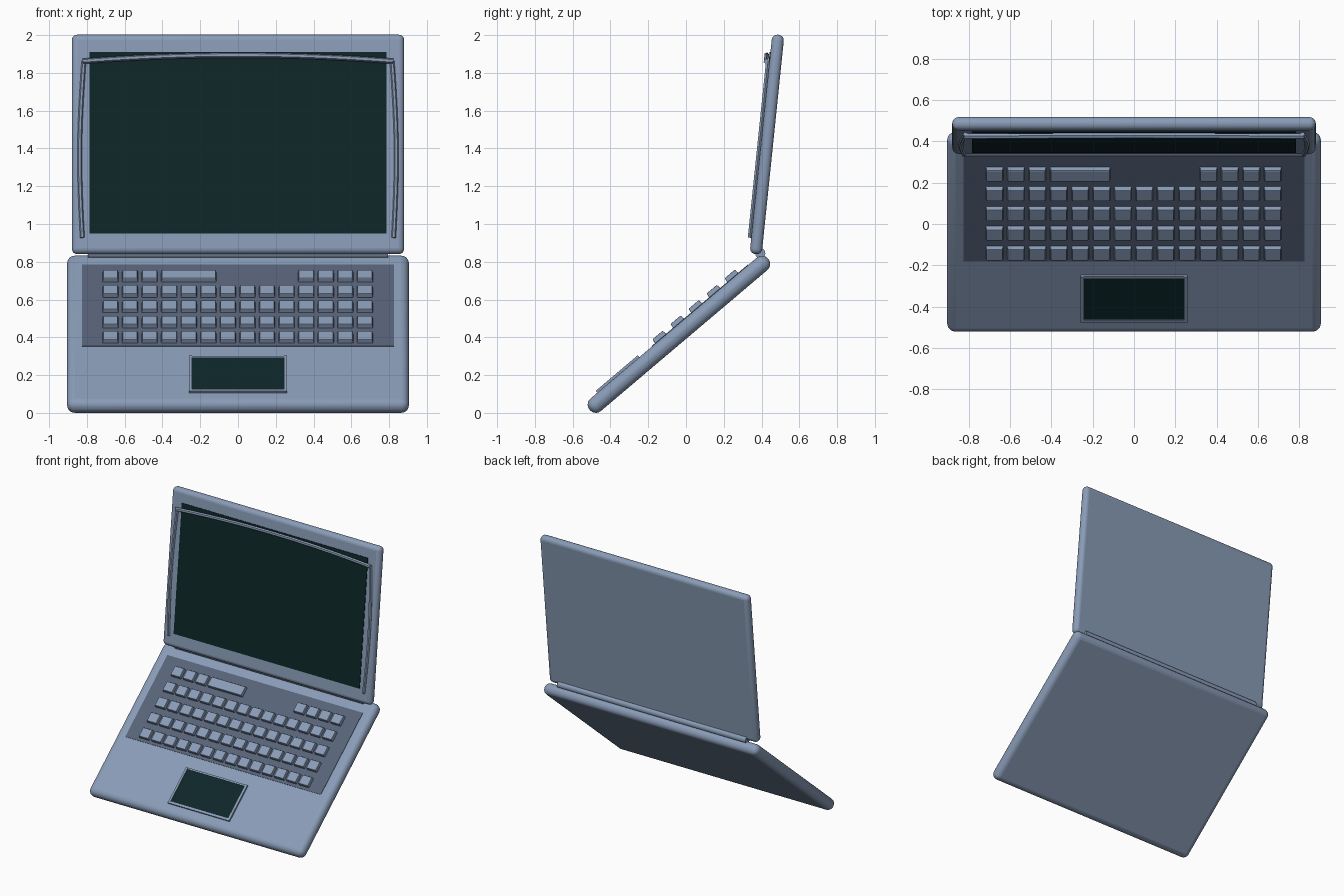
import bpy, bmesh, math
from mathutils import Matrix, Vector

if "Cube" in bpy.data.objects:
    bpy.data.objects.remove(bpy.data.objects["Cube"])


def material(name, rgb):
    m = bpy.data.materials.new(name)
    m.diffuse_color = (*rgb, 1)
    m.use_nodes = True
    m.node_tree.nodes["Principled BSDF"].inputs["Base Color"].default_value = m.diffuse_color
    return m


BODY = material("blue grey shell", (0.25, 0.33, 0.47))
PANEL = material("dark grey panel", (0.095, 0.125, 0.19))
GLASS = material("dark green glass", (0.004, 0.019, 0.021))

# Local frames: x across, y along the slab, z out of its inner face
BASE = Matrix.Translation((0, -0.477, 0.044)) @ Matrix.Rotation(math.radians(40.25), 4, 'X')
LID = Matrix.Translation((0, 0.372, 0.872)) @ Matrix.Rotation(math.radians(84.1), 4, 'X')
BASE_LEN, BASE_R = 1.152, 0.043
LID_LEN, LID_R = 1.104, 0.032


def finish(name, bm, frame, mat, bevel=0, segments=1):
    bmesh.ops.recalc_face_normals(bm, faces=bm.faces[:])
    me = bpy.data.meshes.new(name)
    bm.to_mesh(me)
    bm.free()
    me.materials.append(mat)
    ob = bpy.data.objects.new(name, me)
    bpy.context.collection.objects.link(ob)
    ob.matrix_world = frame
    if bevel:
        mod = ob.modifiers.new("rounding", 'BEVEL')
        mod.width, mod.segments = bevel, segments
    return ob


def add_box(bm, lo, hi, taper=0):
    lo, hi = Vector(lo), Vector(hi)
    mid, size = (lo + hi) / 2, hi - lo
    verts = bmesh.ops.create_cube(bm, size=1)['verts']
    for v in verts:
        top = v.co.z > 0
        v.co = mid + v.co * size
        if top:
            v.co.x -= math.copysign(taper, v.co.x - mid.x)
            v.co.y -= math.copysign(taper, v.co.y - mid.y)


def box(name, lo, hi, frame, mat, bevel=0, segments=1):
    bm = bmesh.new()
    add_box(bm, lo, hi)
    return finish(name, bm, frame, mat, bevel, segments)


def select_only(ob):
    bpy.ops.object.select_all(action='DESELECT')
    ob.select_set(True)
    bpy.context.view_layer.objects.active = ob


def smooth(ob):
    select_only(ob)
    bpy.ops.object.shade_smooth_by_angle(angle=math.radians(40))


def rod(name, points, radius, frame):
    cu = bpy.data.curves.new(name, 'CURVE')
    cu.dimensions = '3D'
    cu.bevel_depth, cu.bevel_resolution, cu.use_fill_caps = radius, 1, True
    sp = cu.splines.new('POLY')
    sp.points.add(len(points) - 1)
    for p, co in zip(sp.points, points):
        p.co = (*co, 1)
    cu.materials.append(BODY)
    ob = bpy.data.objects.new(name, cu)
    bpy.context.collection.objects.link(ob)
    ob.matrix_world = frame
    select_only(ob)
    bpy.ops.object.convert(target='MESH')
    smooth(bpy.context.view_layer.objects.active)


# Rounded base and lid shells
smooth(box("base_shell", (-0.905, -BASE_R, -BASE_R), (0.905, BASE_LEN + BASE_R, BASE_R),
           BASE, BODY, 0.041, 5))
smooth(box("lid_shell", (-0.88, -LID_R, -LID_R), (0.88, LID_LEN + LID_R, LID_R),
           LID, BODY, 0.030, 5))

# Hinge barrel
hinge = bmesh.new()
bmesh.ops.create_cone(hinge, cap_ends=True, segments=20, radius1=0.027, radius2=0.027,
                      depth=1.59, matrix=Matrix.Rotation(math.pi / 2, 4, 'Y'))
smooth(finish("hinge", hinge, Matrix.Translation((0, 0.393, 0.845)), BODY))

# Keyboard panel
box("keyboard_panel", (-0.825, 0.427, BASE_R - 0.004), (0.825, 1.092, BASE_R + 0.003), BASE, PANEL)

# Keys: four full rows, then a back row with a long key and a gap
keys = bmesh.new()
PITCH = 0.1036


def key(first, last, row):
    x0 = -0.718 + first * PITCH
    x1 = -0.718 + last * PITCH + 0.086
    y = 0.487 + row * 0.1252
    add_box(keys, (x0, y - 0.039, BASE_R), (x1, y + 0.039, BASE_R + 0.027), 0.004)


for row in range(4):
    for col in range(14):
        key(col, col, row)
for col in (0, 1, 2, 10, 11, 12, 13):
    key(col, col, 4)
key(3, 5, 4)
finish("keys", keys, BASE, BODY, 0.004, 2)

# Touchpad with raised rim
box("touchpad", (-0.243, 0.062, BASE_R - 0.002), (0.243, 0.325, BASE_R + 0.007), BASE, GLASS)
rim = bmesh.new()
for s in (-1, 1):
    xs = sorted((s * 0.243, s * 0.259))
    add_box(rim, (xs[0], 0.046, BASE_R - 0.004), (xs[1], 0.337, BASE_R + 0.013))
add_box(rim, (-0.243, 0.046, BASE_R - 0.004), (0.243, 0.062, BASE_R + 0.013))
add_box(rim, (-0.243, 0.325, BASE_R - 0.004), (0.243, 0.337, BASE_R + 0.010))
finish("touchpad_rim", rim, BASE, BODY)

# Screen plate
box("screen", (-0.785, 0.075, LID_R - 0.003), (0.785, 1.040, LID_R + 0.004), LID, GLASS)

# Bowed trim rods around the screen
N = 12
for side, s in (("left", -1), ("right", 1)):
    pts = []
    for i in range(N + 1):
        t = i / N
        x = 0.824 - 0.008 * t + 0.018 * math.sin(math.pi * t)
        pts.append((s * x, 0.052 + 0.94 * t, LID_R + 0.008))
    rod(side + "_screen_trim", pts, 0.012, LID)
top = []
for i in range(2 * N + 1):
    t = i / N - 1
    top.append((0.822 * t, 0.990 + 0.032 * (1 - t * t), LID_R + 0.018))
rod("top_screen_trim", top, 0.014, LID)
